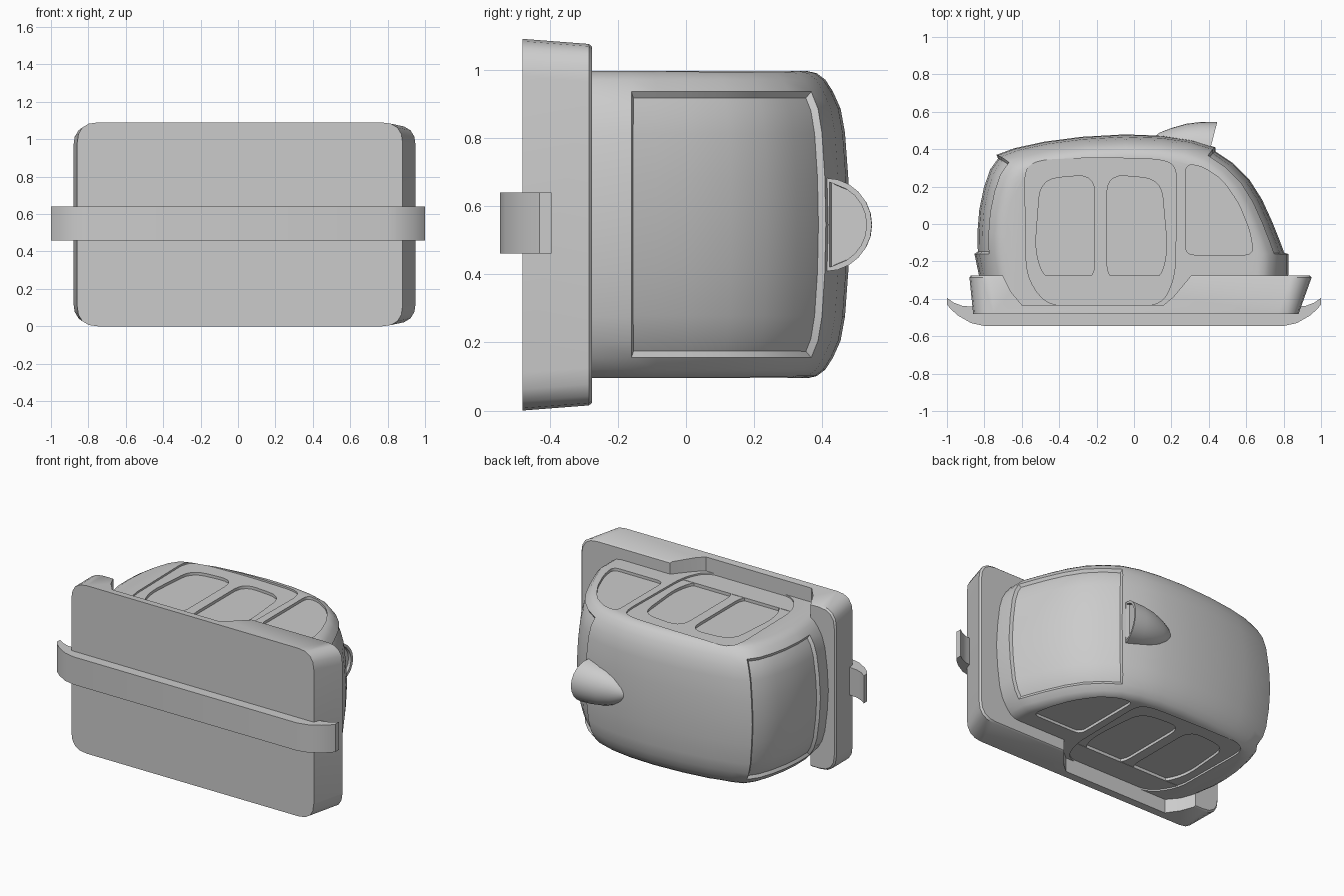
import bpy, bmesh, math
from mathutils import Vector

if "Cube" in bpy.data.objects:
    bpy.data.objects.remove(bpy.data.objects["Cube"])

ZC = 0.545  # mid plane of the vehicle, which lies on its side


def rounded(poly, r, n=5):
    """Polygon with its corners replaced by smooth curves."""
    out = []
    pts = [Vector(p) for p in poly]
    for i, p in enumerate(pts):
        a, b = pts[i - 1] - p, pts[(i + 1) % len(pts)] - p
        ra, rb = min(r, a.length * 0.45), min(r, b.length * 0.45)
        s, e = p + a.normalized() * ra, p + b.normalized() * rb
        for k in range(n + 1):
            t = k / n
            out.append(s * (1 - t) ** 2 + p * 2 * t * (1 - t) + e * t * t)
    return out


def loft(name, rings, panels=(), depth=0.02, angle=35):
    """Closed skin over rings; panels are (ring range, point range) areas to recess."""
    bm = bmesh.new()
    vs = [[bm.verts.new(p) for p in ring] for ring in rings]
    n = len(rings[0])
    areas = [[] for _ in panels]
    for i in range(len(rings) - 1):
        for j in range(n):
            k = (j + 1) % n
            f = bm.faces.new((vs[i][j], vs[i][k], vs[i + 1][k], vs[i + 1][j]))
            for area, (ri, rj) in zip(areas, panels):
                if i in ri and j in rj:
                    area.append(f)
    bm.faces.new(vs[0])
    bm.faces.new(vs[-1])
    bmesh.ops.recalc_face_normals(bm, faces=bm.faces[:])
    for area in areas:
        bmesh.ops.inset_region(bm, faces=area, thickness=0.012, depth=-depth, use_even_offset=True)
    me = bpy.data.meshes.new(name)
    bm.to_mesh(me)
    bm.free()
    ob = bpy.data.objects.new(name, me)
    bpy.context.collection.objects.link(ob)
    smooth(ob, angle)
    return ob


def smooth(ob, angle=35):
    bpy.ops.object.select_all(action='DESELECT')
    ob.select_set(True)
    bpy.context.view_layer.objects.active = ob
    bpy.ops.object.shade_smooth_by_angle(angle=math.radians(angle))


def prism(name, poly, z0, z1):
    return loft(name, [[(p[0], p[1], z) for p in poly] for z in (z0, z1)])


def cut(ob, cutter):
    mod = ob.modifiers.new('cut', 'BOOLEAN')
    mod.operation, mod.solver, mod.object = 'DIFFERENCE', 'EXACT', cutter
    bpy.context.view_layer.objects.active = ob
    bpy.ops.object.modifier_apply(modifier=mod.name)
    bpy.data.objects.remove(cutter, do_unlink=True)


# Ski with curled tips
half = [(0.80, -0.545), (0.87, -0.53), (0.94, -0.49), (0.98, -0.455), (1.0, -0.43),
        (1.0, -0.395), (0.965, -0.42), (0.92, -0.437), (0.87, -0.442), (0.80, -0.445)]
prism('ski', half + [(-x, y) for x, y in reversed(half)], 0.46, 0.64)

# Flared tray with a step notch on both sides
rings = []
for y, xa, xb, hz in [(-0.48, -0.86, 0.88, 0.545), (-0.285, -0.88, 0.95, 0.53), (-0.275, -0.872, 0.94, 0.522)]:
    rect = rounded([(xa, -hz), (xb, -hz), (xb, hz), (xa, hz)], 0.11, 4)
    rings.append([(p[0], y, ZC + p[1]) for p in rect])
tray = loft('tray', rings)
notch = [(-0.76, -0.16), (-0.705, -0.27), (-0.66, -0.36), (-0.60, -0.432),
         (0.16, -0.432), (0.21, -0.39), (0.31, -0.27), (0.40, -0.16)]
for s in (-1, 1):
    cut(tray, prism('notch_cutter', notch, ZC + s * 0.44, ZC + s * 0.7))
smooth(tray)

# Cabin body: side outline, narrowed and lowered towards both sides
outline = [(-0.82, -0.44), (-0.83, -0.27), (-0.853, -0.16), (-0.855, -0.04), (-0.845, 0.08), (-0.82, 0.20),
           (-0.785, 0.30), (-0.735, 0.37), (-0.64, 0.405), (-0.48, 0.44), (-0.28, 0.466),
           (-0.05, 0.479), (0.15, 0.472), (0.31, 0.449), (0.435, 0.41), (0.54, 0.34),
           (0.63, 0.25), (0.70, 0.14), (0.755, 0.02), (0.795, -0.08), (0.825, -0.16),
           (0.825, -0.27), (0.81, -0.44)]
layers = [(0.45, 0.80, 0.81), (0.444, 0.84, 0.85), (0.425, 0.875, 0.89), (0.39, 0.91, 0.925),
          (0.34, 0.945, 0.96), (0.27, 0.97, 0.98), (0.14, 0.99, 0.995), (0, 1, 1)]
full = [(-h, a, b) for h, a, b in layers] + layers[-2::-1]
rings = []
for h, sx, sy in full:
    rings.append([(x * sx, -0.16 + (y + 0.16) * sy if y > -0.16 else y, ZC + h) for x, y in outline])
# recessed rear window and windscreen
cabin = loft('cabin', rings, [(range(3, 11), range(2, 7)), (range(3, 11), range(14, 20))], 0.018)

# Recessed side doors and windows
door = rounded([(-0.585, 0.30), (-0.50, 0.345), (-0.17, 0.355), (0.16, 0.345), (0.23, 0.30),
                (0.22, -0.28), (0.15, -0.435), (-0.47, -0.435), (-0.575, -0.28)], 0.09)
rear_pane = rounded([(-0.50, 0.24), (-0.21, 0.265), (-0.21, -0.31), (-0.47, -0.31), (-0.53, -0.15)], 0.10)
front_pane = rounded([(-0.145, 0.265), (0.145, 0.24), (0.18, -0.15), (0.135, -0.31), (-0.145, -0.31)], 0.10)
quarter = rounded([(0.275, 0.32), (0.36, 0.31), (0.47, 0.24), (0.56, 0.11), (0.62, -0.04),
                   (0.64, -0.165), (0.275, -0.165)], 0.05)
for s in (-1, 1):
    for poly, depth in [(door, 0.012), (rear_pane, 0.03), (front_pane, 0.03), (quarter, 0.018)]:
        cut(cabin, prism('pocket_cutter', poly, ZC + s * (0.45 - depth), ZC + s * 0.6))
smooth(cabin)

# Roof lamp: half teardrop pointing backwards, with a recessed lens
stations = [(0.10, 0.45, 0.012, 0.012), (0.14, 0.445, 0.055, 0.045), (0.20, 0.44, 0.09, 0.073),
            (0.28, 0.43, 0.117, 0.106), (0.36, 0.42, 0.13, 0.126), (0.445, 0.41, 0.137, 0.135)]
rings = []
for x, y, rz, ry in stations:
    lean = 0.035 * (x - 0.10) / 0.345
    ring = []
    for k in range(13):
        a = math.pi * k / 12
        ring.append((x - lean * (1 - math.sin(a)), y + ry * math.sin(a), ZC + rz * math.cos(a)))
    rings.append(ring)
lamp = loft('roof_lamp', rings)
bm = bmesh.new()
bm.from_mesh(lamp.data)
lens = max((f for f in bm.faces if len(f.verts) == 13), key=lambda f: f.calc_center_median().x)
bmesh.ops.inset_region(bm, faces=[lens], thickness=0.016, depth=0)
bmesh.ops.inset_region(bm, faces=[lens], thickness=0.003, depth=-0.02)
bm.to_mesh(lamp.data)
bm.free()
smooth(lamp)
